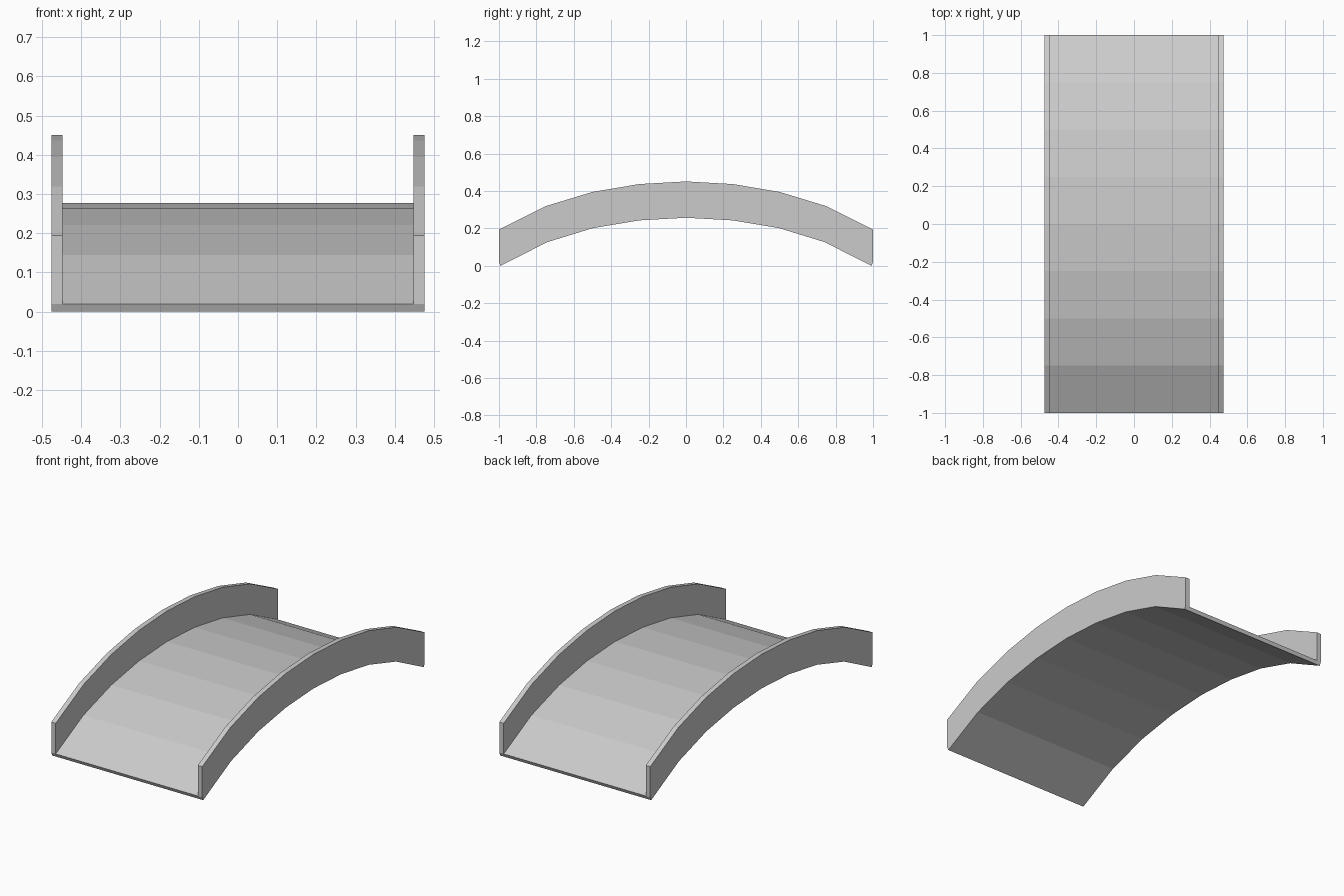
import bpy
import bmesh

if "Cube" in bpy.data.objects:
    bpy.data.objects.remove(bpy.data.objects["Cube"])

HALF_W, INNER_W = 0.475, 0.447   # outer and inner half widths
RAIL_H = 0.174                   # rail height above the deck

# Half of the arch: (deck y, deck z, underside y, underside z), crown to end
half = [(0, 0.277, 0, 0.257), (0.25, 0.263, 0.248, 0.243), (0.5, 0.221, 0.496, 0.202),
        (0.75, 0.145, 0.743, 0.126), (1, 0.02, 0.991, 0)]
arch = [(-a, b, -c, d) for a, b, c, d in reversed(half[1:])] + half


def section(bm, y, z, under_y, under_z):
    """One U-shaped slice: underside, outer walls, rail tops, deck."""
    pts = [(-HALF_W, under_y, under_z), (HALF_W, under_y, under_z),
           (HALF_W, y, z), (HALF_W, y, z + RAIL_H),
           (INNER_W, y, z + RAIL_H), (INNER_W, y, z),
           (-INNER_W, y, z), (-INNER_W, y, z + RAIL_H),
           (-HALF_W, y, z + RAIL_H), (-HALF_W, y, z)]
    return [bm.verts.new(p) for p in pts]


# Arched bridge: sweep the U section along the arch
bm = bmesh.new()
rings = [section(bm, *p) for p in arch]
for a, b in zip(rings, rings[1:]):
    for i in range(10):
        j = (i + 1) % 10
        bm.faces.new((a[i], a[j], b[j], b[i]))

# End caps: deck edge and the two rail ends
for r in (rings[0], rings[-1]):
    for ids in ((0, 1, 2, 5, 6, 9), (2, 3, 4, 5), (6, 7, 8, 9)):
        bm.faces.new([r[i] for i in ids])
bmesh.ops.recalc_face_normals(bm, faces=bm.faces)

mesh = bpy.data.meshes.new("arched_bridge")
bm.to_mesh(mesh)
bm.free()
bridge = bpy.data.objects.new("arched_bridge", mesh)
bpy.context.collection.objects.link(bridge)
